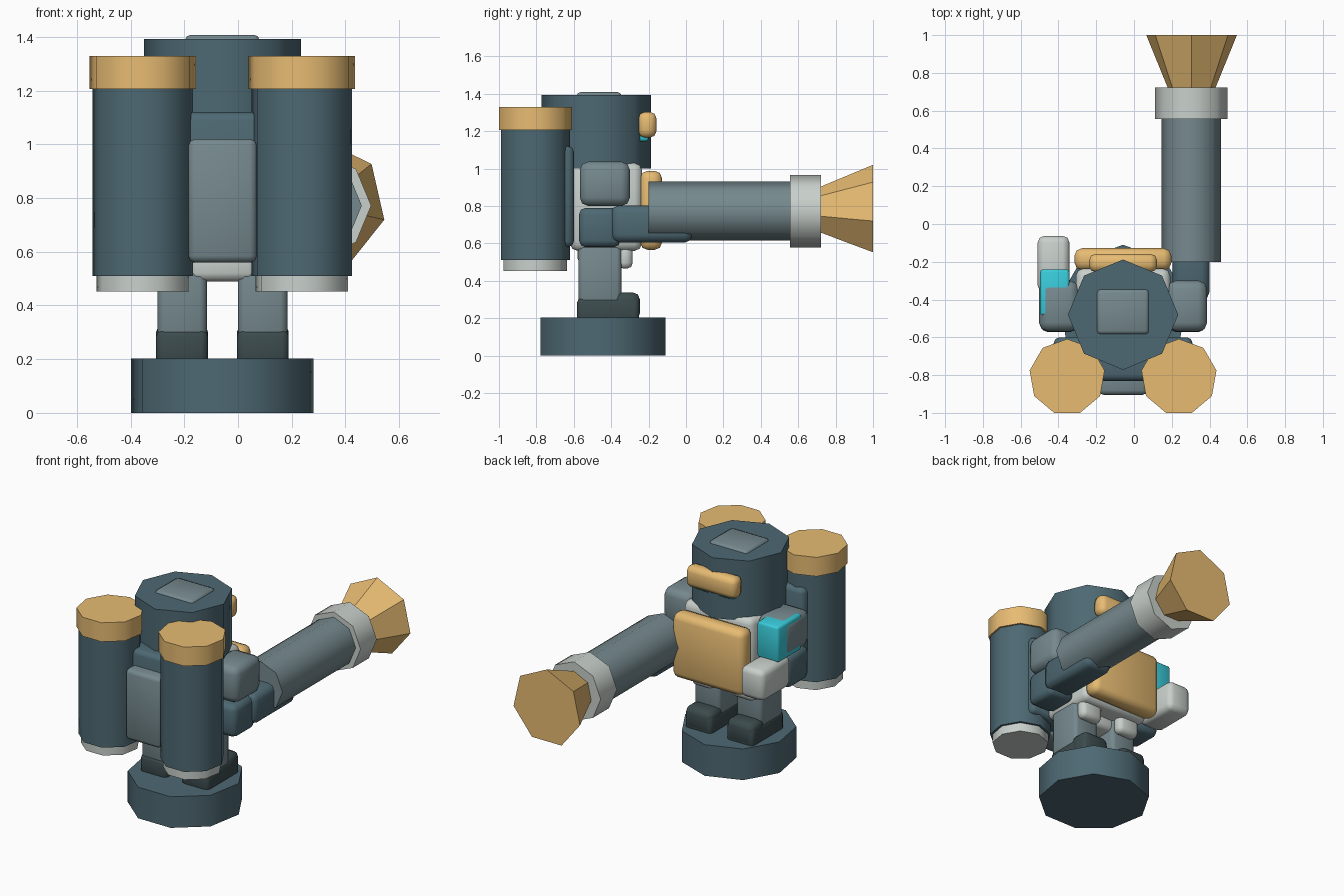
import bpy, bmesh
from math import sin, cos, pi, radians

if "Cube" in bpy.data.objects:
    bpy.data.objects.remove(bpy.data.objects["Cube"])

COLS = {
    "teal": (0.075, 0.14, 0.17), "grey": (0.18, 0.25, 0.27), "pale": (0.58, 0.63, 0.60),
    "gold": (0.80, 0.50, 0.17), "cyan": (0.04, 0.60, 0.70), "dark": (0.045, 0.07, 0.075),
}
MATS = {}
for key, c in COLS.items():
    MATS[key] = bpy.data.materials.new(key + "_paint")
    MATS[key].diffuse_color = (*c, 1)

CX = -0.058  # body centre line


def finish(name, bm, col, angle=None):
    bmesh.ops.recalc_face_normals(bm, faces=bm.faces)
    me = bpy.data.meshes.new(name)
    bm.to_mesh(me)
    bm.free()
    ob = bpy.data.objects.new(name, me)
    bpy.context.collection.objects.link(ob)
    me.materials.append(MATS[col])
    if angle:
        bpy.ops.object.select_all(action='DESELECT')
        ob.select_set(True)
        bpy.context.view_layer.objects.active = ob
        bpy.ops.object.shade_smooth_by_angle(angle=radians(angle))
    return ob


def box(name, col, x, y, z, r=0.035):
    """Rounded box from (min, max) ranges."""
    bm = bmesh.new()
    bmesh.ops.create_cube(bm, size=1)
    for v in bm.verts:
        for i, (a, b) in enumerate((x, y, z)):
            v.co[i] = b if v.co[i] > 0 else a
    bmesh.ops.bevel(bm, geom=bm.edges[:], offset=r, segments=2, profile=0.5, affect='EDGES')
    return finish(name, bm, col, 50)


def prism(name, col, centre, profile, n, axis='Z', phase=90, angle=50):
    """n-sided solid along an axis; profile is a list of (radius, position)."""
    bm = bmesh.new()
    rings = []
    for r, h in profile:
        ring = []
        for k in range(n):
            a = radians(phase) + 2 * pi * k / n
            u, v = centre[0] + r * cos(a), centre[1] + r * sin(a)
            ring.append(bm.verts.new((u, v, h) if axis == 'Z' else (u, h, v)))
        rings.append(ring)
    for lo, hi in zip(rings, rings[1:]):
        for k in range(n):
            bm.faces.new((lo[k], lo[(k + 1) % n], hi[(k + 1) % n], hi[k]))
    bm.faces.new(rings[0])
    bm.faces.new(rings[-1])
    return finish(name, bm, col, angle)


def span(side, a, b):
    """x range at distances a..b from the centre line on one side."""
    return tuple(sorted((CX + side * a, CX + side * b)))


# stand
prism("stand", "teal", (CX, -0.455), [(0.345, 0), (0.345, 0.203)], 9)

# head, crown plate, visor
prism("head", "teal", (CX, -0.48), [(0.292, 1.0), (0.292, 1.393)], 8)
box("crown_plate", "grey", (-0.197, 0.08), (-0.585, -0.345), (1.3, 1.408), 0.02)
box("visor", "gold", (-0.238, 0.122), (-0.255, -0.158), (1.165, 1.303), 0.035)
box("eye_strip", "cyan", (-0.20, 0.085), (-0.265, -0.20), (1.145, 1.245), 0.015)

# torso
box("torso", "pale", (CX - 0.25, CX + 0.25), (-0.62, -0.235), (0.56, 1.03), 0.04)
box("pelvis", "pale", (-0.185, 0.07), (-0.58, -0.36), (0.49, 0.62), 0.03)
box("chest_plate", "gold", (-0.315, 0.198), (-0.245, -0.128), (0.565, 0.988), 0.04)

# backpack
box("backpack_frame", "teal", (-0.425, 0.31), (-0.83, -0.60), (0.58, 1.12), 0.03)
box("backpack_panel", "grey", (-0.185, 0.07), (-0.905, -0.72), (0.56, 1.02), 0.025)

for s, side in ((-1, "left"), (1, "right")):
    # tanks
    c = (CX + s * 0.296, -0.81)
    prism(side + "_tank", "teal", c, [(0.19, 0.51), (0.19, 1.22)], 9)
    prism(side + "_tank_lid", "gold", c, [(0.2015, 1.206), (0.2015, 1.33)], 9)
    prism(side + "_tank_foot", "pale", c, [(0.175, 0.452), (0.175, 0.52)], 9)
    # legs
    lx = span(s, 0.058, 0.242)
    box(side + "_leg", "grey", lx, (-0.575, -0.345), (0.25, 0.60), 0.025)
    box(side + "_boot", "dark", span(s, 0.054, 0.247), (-0.582, -0.25), (0.17, 0.31), 0.025)
    box(side + "_toe", "dark", span(s, 0.054, 0.247), (-0.39, -0.247), (0.19, 0.337), 0.035)
    box(side + "_hip_guard", "pale", span(s, 0.07, 0.225), (-0.365, -0.285), (0.465, 0.60), 0.03)
    # arms
    box(side + "_shoulder", "grey", span(s, 0.235, 0.445), (-0.568, -0.3), (0.80, 1.037), 0.045)
    box(side + "_elbow", "teal", span(s, 0.245, 0.435), (-0.572, -0.35), (0.58, 0.79), 0.035)

# left forearm and wrist screen
box("left_forearm", "pale", (-0.51, -0.342), (-0.36, -0.063), (0.61, 0.81), 0.035)
box("arm_screen", "cyan", (-0.497, -0.342), (-0.485, -0.24), (0.80, 1.033), 0.015)

# right forearm and cannon
box("right_forearm", "teal", (0.205, 0.40), (-0.40, 0.035), (0.605, 0.803), 0.04)
gun = (0.303, 0.772)
prism("cannon_barrel", "grey", gun, [(0.158, -0.2), (0.158, 0.57)], 8, 'Y', 0)
prism("cannon_collar", "pale", gun, [(0.193, 0.555), (0.193, 0.722)], 8, 'Y', 0)
prism("cannon_muzzle", "gold", (0.305, 0.774), [(0.125, 0.71), (0.246, 1.0)], 7, 'Y', 90, None)

for m in bpy.data.materials:
    if m.users and not m.is_grease_pencil:
        m.use_nodes = True
        m.node_tree.nodes["Principled BSDF"].inputs["Base Color"].default_value = m.diffuse_color
